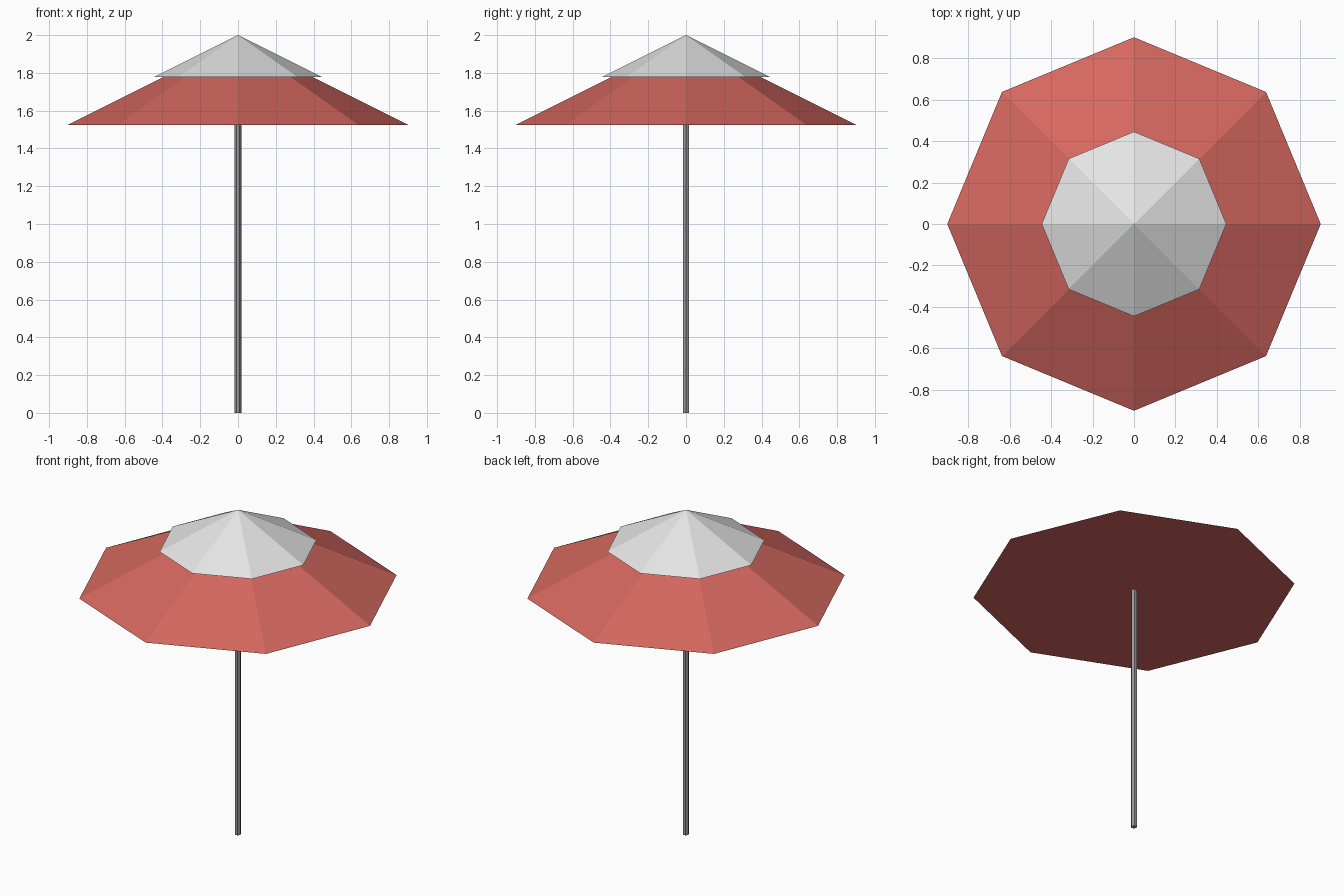
import bpy
import math

if "Cube" in bpy.data.objects:
    bpy.data.objects.remove(bpy.data.objects["Cube"])


def material(name, rgb):
    m = bpy.data.materials.new(name)
    m.diffuse_color = (*rgb, 1.0)
    m.use_nodes = True
    m.node_tree.nodes["Principled BSDF"].inputs["Base Color"].default_value = m.diffuse_color
    return m


def cone(name, sides, r_low, r_high, z_low, z_high, mat, turn=0.0):
    """Upright flat-shaded cone or prism between two heights."""
    bpy.ops.mesh.primitive_cone_add(
        vertices=sides, radius1=r_low, radius2=r_high, depth=z_high - z_low,
        location=(0, 0, (z_low + z_high) / 2), rotation=(0, 0, turn))
    obj = bpy.context.object
    obj.name = name
    obj.data.materials.append(mat)
    return obj


red = material("canopy red", (0.66, 0.135, 0.115))
white = material("cap white", (0.78, 0.78, 0.78))
grey = material("pole grey", (0.32, 0.32, 0.32))

# Wide lower canopy and the smaller cap that overhangs its peak
cone("canopy", 8, 0.90, 0.0, 1.525, 1.975, red)
cone("top_cap", 8, 0.445, 0.0, 1.778, 2.0, white)

# Six-sided pole, with corners pointing along x, ending inside the canopy
cone("pole", 6, 0.0175, 0.0175, 0.0, 1.60, grey, math.radians(30))
